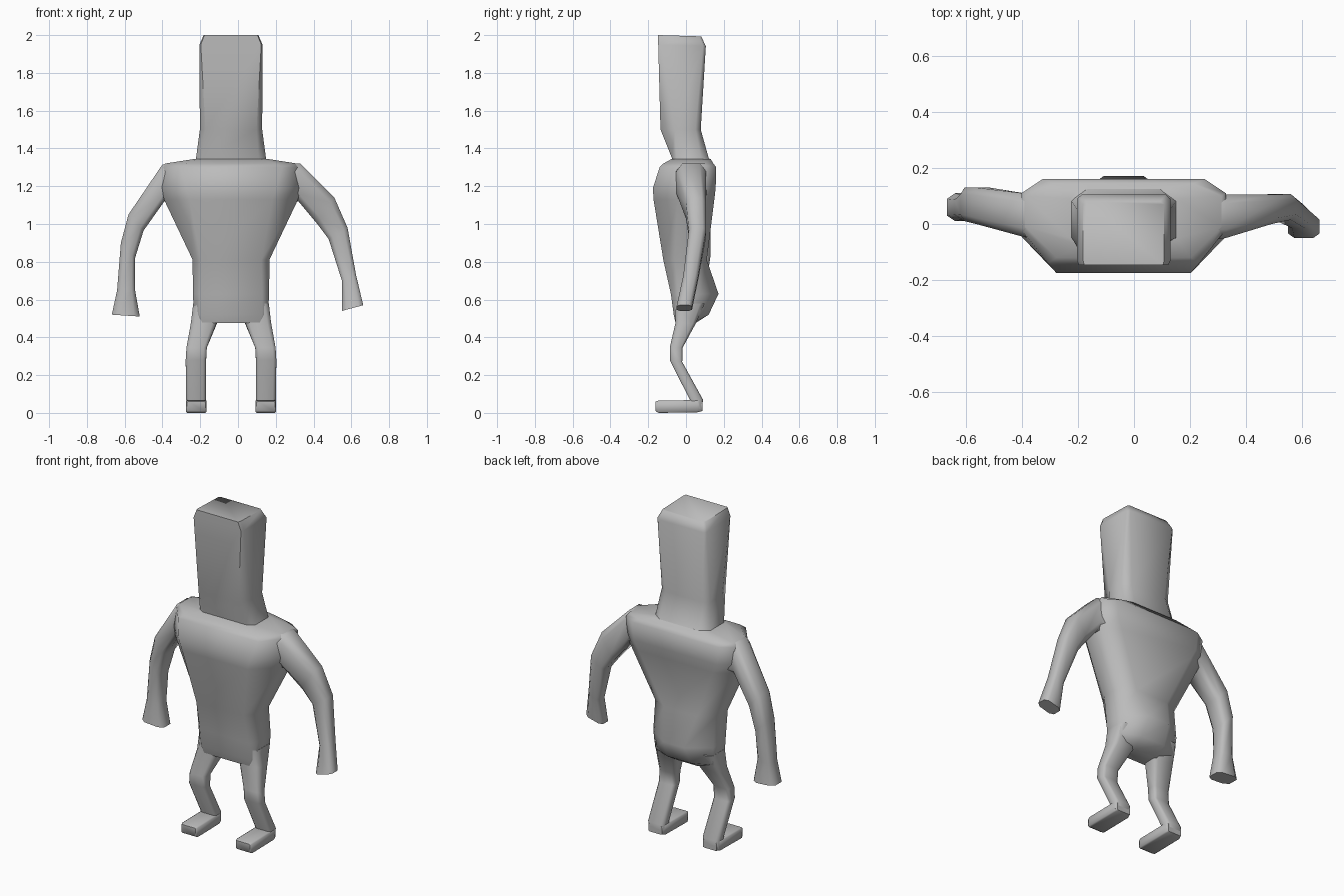
import bpy, bmesh, math
from mathutils import Vector

CX = -0.037  # body axis
grey = bpy.data.materials.new("plain grey")
grey.diffuse_color = (0.5, 0.5, 0.5, 1)


def loft(name, rings):
    """Skin a closed surface through rings of equal point count."""
    bm = bmesh.new()
    loops = [[bm.verts.new(p) for p in r] for r in rings]
    n = len(loops[0])
    for a, b in zip(loops, loops[1:]):
        for i in range(n):
            j = (i + 1) % n
            bm.faces.new((a[i], a[j], b[j], b[i]))
    bm.faces.new(loops[0][::-1])
    bm.faces.new(loops[-1])
    bmesh.ops.recalc_face_normals(bm, faces=bm.faces)
    me = bpy.data.meshes.new(name)
    bm.to_mesh(me)
    bm.free()
    me.materials.append(grey)
    ob = bpy.data.objects.new(name, me)
    bpy.context.collection.objects.link(ob)
    bpy.ops.object.select_all(action='DESELECT')
    ob.select_set(True)
    bpy.context.view_layer.objects.active = ob
    bpy.ops.object.shade_smooth_by_angle(angle=math.radians(62))
    return ob


def limb_ring(c, u, v, k=0.6):
    """Chamfered rectangle around c with half-axes u and v."""
    c, u, v = Vector(c), Vector(u), Vector(v)
    uv = [(1, -k), (1, k), (k, 1), (-k, 1), (-1, k), (-1, -k), (-k, -1), (k, -1)]
    return [c + u * a + v * b for a, b in uv]


def body_ring(z, hw, fw, bw, yf, sf, sb, yb, tilt=0):
    pts = [(hw, sf), (hw, sb), (bw, yb), (-bw, yb), (-hw, sb), (-hw, sf), (-fw, yf), (fw, yf)]
    return [(CX + x, y, z - tilt * (y - yf)) for x, y in pts]


# Torso: height, half width, front / back flat half widths, front, side front, side back, back
torso = [
    (0.475, 0.17, 0.15, 0.07, -0.055, -0.04, 0.03, 0.05),
    (0.52, 0.195, 0.165, 0.08, -0.065, -0.04, 0.07, 0.12),
    (0.63, 0.202, 0.165, 0.07, -0.08, -0.04, 0.08, 0.172),
    (0.81, 0.203, 0.16, 0.11, -0.12, -0.06, 0.06, 0.11),
    (1.13, 0.355, 0.22, 0.25, -0.172, -0.045, 0.09, 0.15),
    (1.19, 0.365, 0.24, 0.28, -0.175, -0.045, 0.10, 0.157),
    (1.30, 0.365, 0.27, 0.29, -0.14, -0.02, 0.11, 0.16),
    (1.32, 0.35, 0.24, 0.25, -0.12, -0.01, 0.10, 0.145),
    (1.345, 0.19, 0.16, 0.16, -0.075, -0.05, 0.09, 0.13),
]
loft("torso", [body_ring(*r) for r in torso])

# Neck flowing into the tall block head
head = [
    (1.32, 0.195, 0.15, 0.14, -0.07, -0.05, 0.09, 0.145),
    (1.35, 0.185, 0.145, 0.13, -0.075, -0.05, 0.08, 0.12),
    (1.50, 0.165, 0.135, 0.12, -0.135, -0.06, 0.05, 0.078),
    (1.95, 0.167, 0.16, 0.15, -0.147, -0.13, 0.09, 0.105),
    (2.00, 0.145, 0.14, 0.13, -0.147, -0.13, 0.07, 0.08),
]
loft("head", [body_ring(*r, tilt=0.03 if r[0] > 1.9 else 0) for r in head])


# Arms: outer x, z, inner x, z, front y, back y
def arm(name, rows):
    rings = []
    for xo, zo, xi, zi, yf, yb in rows:
        c = ((xo + xi) / 2, (yf + yb) / 2, (zo + zi) / 2)
        rings.append(limb_ring(c, ((xo - xi) / 2, 0, (zo - zi) / 2), (0, (yb - yf) / 2, 0)))
    loft(name, rings)


arm("left_arm", [
    (-0.33, 1.32, -0.32, 1.11, -0.06, 0.12),
    (-0.40, 1.315, -0.39, 1.12, -0.045, 0.11),
    (-0.58, 1.05, -0.50, 0.965, 0.0, 0.13),
    (-0.62, 0.90, -0.545, 0.82, 0.01, 0.13),
    (-0.64, 0.65, -0.545, 0.65, 0.015, 0.105),
    (-0.668, 0.52, -0.52, 0.51, 0.01, 0.11),
])
arm("right_arm", [
    (0.26, 1.32, 0.25, 1.10, -0.06, 0.12),
    (0.33, 1.32, 0.32, 1.12, -0.05, 0.105),
    (0.51, 1.14, 0.42, 1.00, 0.0, 0.105),
    (0.58, 0.98, 0.48, 0.92, 0.015, 0.107),
    (0.625, 0.73, 0.55, 0.70, -0.015, 0.065),
    (0.663, 0.57, 0.55, 0.54, -0.05, 0.032),
])

# Legs: front y, z, back y, z, inner and outer distance from the axis
leg = [
    (-0.06, 0.58, 0.10, 0.58, 0.06, 0.20),
    (-0.055, 0.48, 0.05, 0.47, 0.075, 0.212),
    (-0.086, 0.345, -0.018, 0.345, 0.128, 0.236),
    (-0.086, 0.28, -0.02, 0.27, 0.132, 0.24),
    (0.02, 0.07, 0.09, 0.07, 0.132, 0.237),
    (0.02, 0.02, 0.085, 0.02, 0.135, 0.235),
]
# Feet: y, half width, bottom, top
foot = [(0.087, 0.045, 0.01, 0.06), (0.06, 0.055, 0.003, 0.068),
        (-0.145, 0.055, 0.0, 0.065), (-0.162, 0.048, 0.01, 0.06)]
for side, s in (("left", -1), ("right", 1)):
    rings = []
    for yf, zf, yb, zb, xi, xo in leg:
        c = (CX + s * (xi + xo) / 2, (yf + yb) / 2, (zf + zb) / 2)
        rings.append(limb_ring(c, ((xo - xi) / 2, 0, 0), (0, (yb - yf) / 2, (zb - zf) / 2), 0.7))
    loft(side + "_leg", rings)
    loft(side + "_foot", [limb_ring((CX + s * 0.184, y, (b + t) / 2), (w, 0, 0), (0, 0, (t - b) / 2), 0.85)
                          for y, w, b, t in foot])
